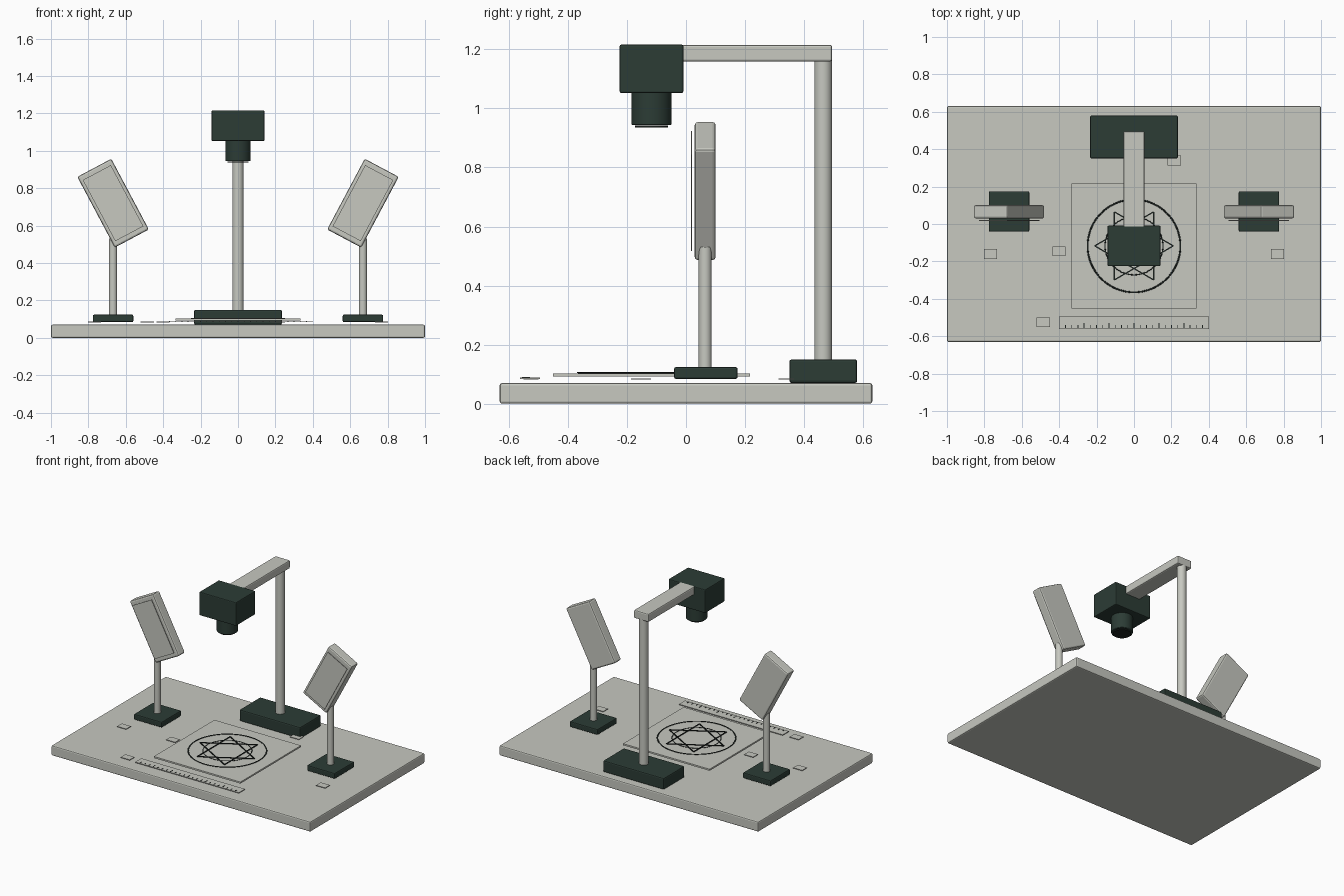
import bpy
from math import radians, cos, sin, pi
from mathutils import Vector

cube = bpy.data.objects.get("Cube")
if cube:
    bpy.data.objects.remove(cube, do_unlink=True)


def material(name, rgb):
    m = bpy.data.materials.new(name)
    m.use_nodes = True
    m.diffuse_color = (*rgb, 1)
    m.node_tree.nodes["Principled BSDF"].inputs["Base Color"].default_value = (*rgb, 1)
    return m


GREY = material("pale_grey", (0.57, 0.58, 0.53))
GREEN = material("dark_green", (0.025, 0.045, 0.036))
INK = material("ink_black", (0.01, 0.014, 0.012))


def finish(name, mat, bevel=0):
    ob = bpy.context.object
    ob.name = name
    ob.data.materials.append(mat)
    if bevel:
        bpy.ops.object.transform_apply(location=False, rotation=False, scale=True)
        mod = ob.modifiers.new("rounded_edges", "BEVEL")
        mod.width = bevel
        mod.segments = 2
        mod.limit_method = "ANGLE"
    return ob


def box(name, centre, size, mat, bevel=0, rot=(0, 0, 0)):
    bpy.ops.mesh.primitive_cube_add(size=1, location=centre, rotation=rot)
    bpy.context.object.scale = size
    return finish(name, mat, bevel)


def rod(name, x, y, z0, z1, radius, mat, bevel=0):
    bpy.ops.mesh.primitive_cylinder_add(
        vertices=40, radius=radius, depth=z1 - z0, location=(x, y, (z0 + z1) / 2))
    ob = finish(name, mat, bevel)
    bpy.ops.object.shade_smooth_by_angle(angle=radians(35))
    return ob


def ring(name, centre, radius, width):
    bpy.ops.mesh.primitive_torus_add(
        major_radius=radius, minor_radius=width / 2, major_segments=72,
        minor_segments=8, location=centre)
    bpy.context.object.scale.z = 0.5
    finish(name, INK)
    bpy.ops.object.shade_smooth()


# Table board
box("board", (0, 0, 0.035), (2, 1.262, 0.07), GREY, 0.008)

# Camera stand
MID = -0.117
box("stand_foot", (0, 0.465, 0.11), (0.47, 0.23, 0.08), GREEN, 0.008)
rod("stand_column", 0, 0.465, 0.14, 1.17, 0.03, GREY)
box("stand_arm", (0, 0.235, 1.187), (0.114, 0.52, 0.057), GREY, 0.008)
box("camera_body", (0, MID, 1.134), (0.284, 0.216, 0.164), GREEN, 0.006)
rod("camera_lens", 0, MID, 0.944, 1.06, 0.068, GREEN, 0.003)
rod("lens_glass", 0, MID, 0.936, 0.942, 0.056, INK)

# Pair of lamps, mirrored across the board
TILT = radians(28)
for side, label in ((1, "left"), (-1, "right")):
    x = side * 0.668
    turn = (0, side * TILT, 0)
    box(label + "_lamp_foot", (x, 0.067, 0.104), (0.216, 0.216, 0.04), GREEN, 0.007)
    rod(label + "_lamp_post", x, 0.065, 0.12, 0.53, 0.022, GREY)
    box(label + "_lamp_head", (x, 0.065, 0.72), (0.206, 0.071, 0.428), GREY, 0.01, turn)
    box(label + "_lamp_panel", (x, 0.019, 0.72), (0.17, 0.004, 0.37), GREY, 0, turn)

# Sheet with a ringed six-pointed drawing
box("sheet", (0, MID, 0.097), (0.668, 0.668, 0.011), GREY)
ring("outer_ring", (0, MID, 0.105), 0.248, 0.009)
ring("inner_ring", (0, MID, 0.105), 0.155, 0.006)
for i in range(6):
    a, b = [Vector((cos(t), sin(t), 0)) * 0.21 for t in (i * pi / 3, (i + 2) * pi / 3)]
    middle = (a + b) / 2 + Vector((0, MID, 0.105))
    d = b - a
    box("star_line", middle, (d.length, 0.007, 0.004), INK, 0,
        (0, 0, Vector((1, 0)).angle_signed(d.to_2d()) * -1))

# Ruler strip with tick marks
box("ruler", (0, -0.528, 0.086), (0.8, 0.067, 0.005), GREY)
for i in range(1, 24):
    length = 0.026 if i % 4 == 0 else 0.016
    box("ruler_tick", (i / 30 - 0.4, -0.555 + length / 2, 0.0895),
        (0.004, length, 0.002), INK)

# Blank marker plates
for x, y in ((-0.4, -0.145), (-0.485, -0.525), (0.215, 0.34), (-0.768, -0.16), (0.768, -0.16)):
    box("marker_plate", (x, y, 0.084), (0.07, 0.052, 0.004), GREY)
